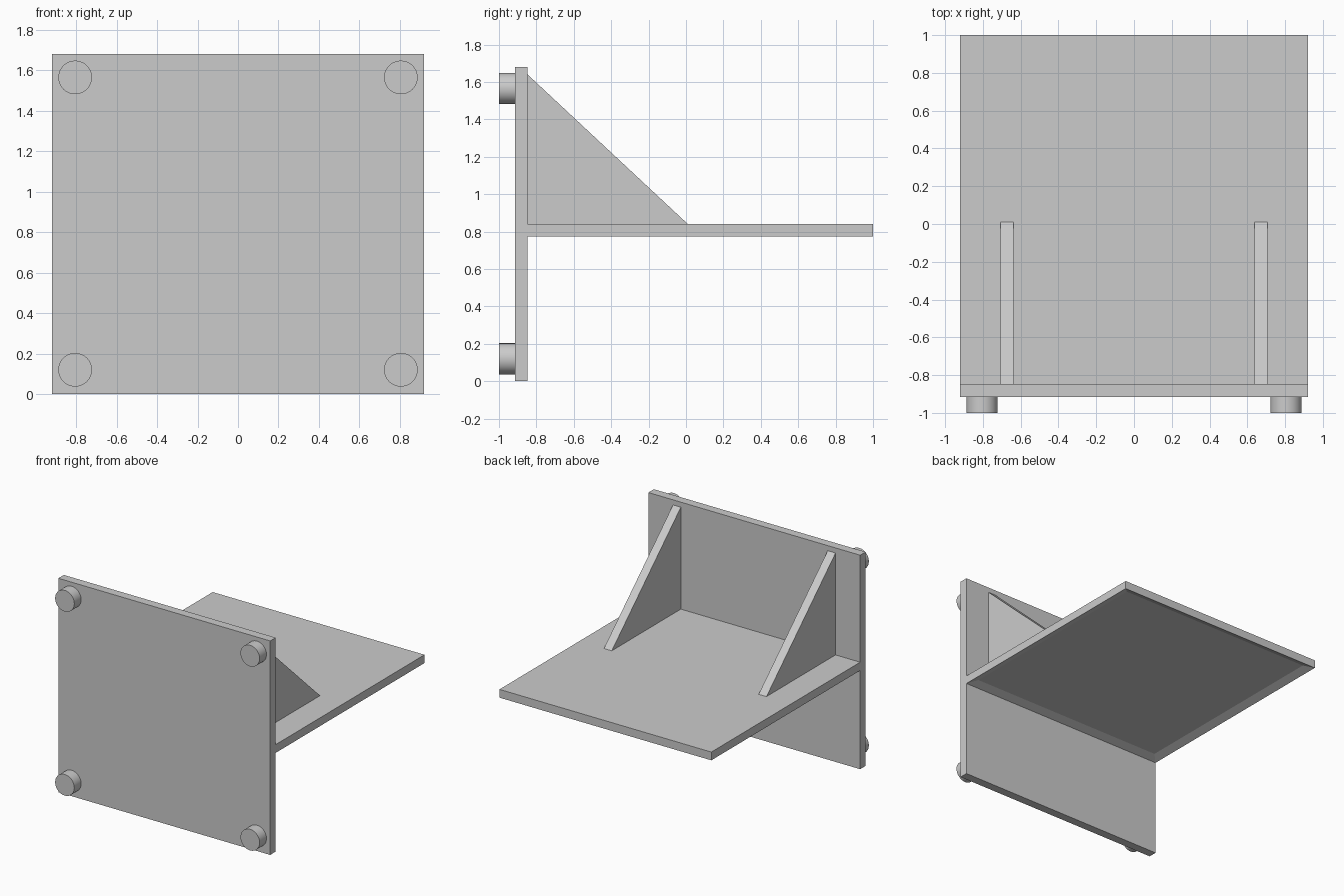
import bpy
import bmesh
from mathutils import Matrix, Vector

if "Cube" in bpy.data.objects:
    bpy.data.objects.remove(bpy.data.objects["Cube"])

grey = bpy.data.materials.new("plain grey")
grey.use_nodes = True
colour = (0.6, 0.6, 0.6, 1)
grey.diffuse_color = colour
grey.node_tree.nodes["Principled BSDF"].inputs["Base Color"].default_value = colour

HALF = 0.92                 # half width of plate and shelf
PLATE_F, PLATE_B = -0.915, -0.847
SHELF_Z, SHELF_TOP = 0.775, 0.84


def finish(name, bm):
    bmesh.ops.recalc_face_normals(bm, faces=bm.faces)
    mesh = bpy.data.meshes.new(name)
    bm.to_mesh(mesh)
    bm.free()
    mesh.materials.append(grey)
    obj = bpy.data.objects.new(name, mesh)
    bpy.context.collection.objects.link(obj)
    return obj


def box(lo, hi):
    bm = bmesh.new()
    lo, hi = Vector(lo), Vector(hi)
    size = Matrix.Diagonal((hi - lo).to_4d())
    bmesh.ops.create_cube(bm, size=1, matrix=Matrix.Translation((lo + hi) / 2) @ size)
    return bm


# Upright mounting plate
finish("mounting_plate", box((-HALF, PLATE_F, 0), (HALF, PLATE_B, 1.68)))

# Shelf with a shallow recess in its underside
bm = box((-HALF, PLATE_B, SHELF_Z), (HALF, 1, SHELF_TOP))
bm.normal_update()
under = min(bm.faces, key=lambda f: f.normal.z)
bmesh.ops.inset_region(bm, faces=[under], thickness=0.09)
bmesh.ops.translate(bm, verts=under.verts, vec=(0, 0, 0.025))
finish("shelf", bm)

for side, sx in (("right", -1), ("left", 1)):
    # Triangular gusset between plate and shelf
    bm = bmesh.new()
    profile = ((PLATE_B, SHELF_TOP), (0.01, SHELF_TOP), (PLATE_B, 1.64))
    face = bm.faces.new([bm.verts.new((sx * 0.638, y, z)) for y, z in profile])
    ext = bmesh.ops.extrude_face_region(bm, geom=[face])
    verts = [v for v in ext["geom"] if isinstance(v, bmesh.types.BMVert)]
    bmesh.ops.translate(bm, verts=verts, vec=(sx * 0.068, 0, 0))
    finish(side + "_gusset", bm)

    # Round pads at the plate corners
    for level, z in (("lower", 0.12), ("upper", 1.565)):
        bm = bmesh.new()
        place = Matrix.Translation((sx * 0.805, (PLATE_F - 1) / 2, z))
        bmesh.ops.create_cone(bm, cap_ends=True, segments=64, radius1=0.083,
                              radius2=0.083, depth=PLATE_F + 1,
                              matrix=place @ Matrix.Rotation(1.5707963, 4, "X"))
        pad = finish(f"{level}_{side}_pad", bm)
        bpy.ops.object.select_all(action="DESELECT")
        pad.select_set(True)
        bpy.context.view_layer.objects.active = pad
        bpy.ops.object.shade_smooth_by_angle()
